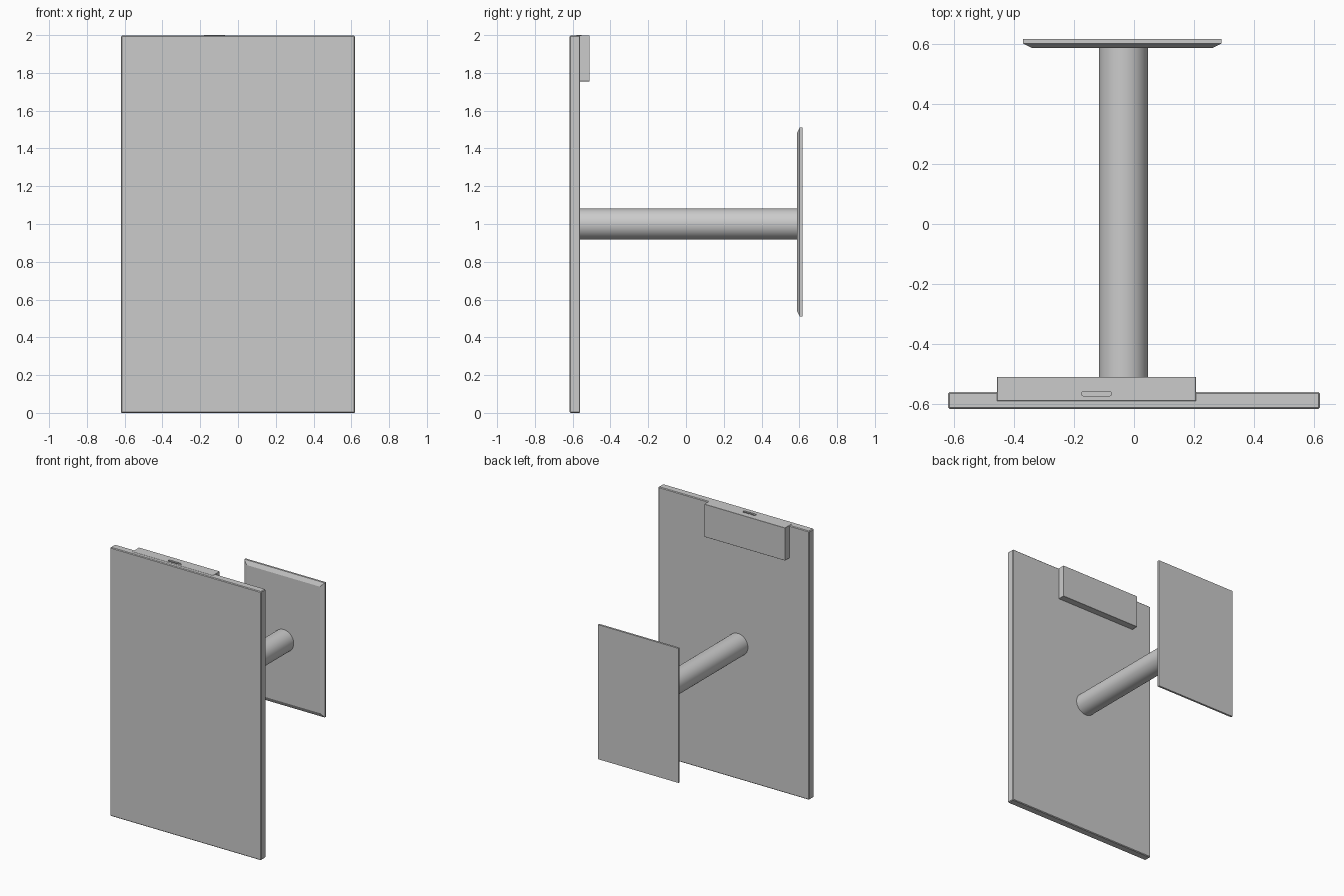
import bpy, bmesh, math
from mathutils import Vector, Matrix

if "Cube" in bpy.data.objects:
    bpy.data.objects.remove(bpy.data.objects["Cube"], do_unlink=True)

grey = bpy.data.materials.new("plain grey")
grey.use_nodes = True
colour = (0.6, 0.6, 0.6, 1)
grey.diffuse_color = colour
grey.node_tree.nodes["Principled BSDF"].inputs["Base Color"].default_value = colour


def finish(name, bm):
    bmesh.ops.recalc_face_normals(bm, faces=bm.faces)
    mesh = bpy.data.meshes.new(name)
    bm.to_mesh(mesh)
    bm.free()
    mesh.materials.append(grey)
    obj = bpy.data.objects.new(name, mesh)
    bpy.context.collection.objects.link(obj)
    return obj


def box_mesh(low, high):
    low, high = Vector(low), Vector(high)
    bm = bmesh.new()
    bmesh.ops.create_cube(bm, size=1)
    size = high - low
    for v in bm.verts:
        v.co = Vector(c * s for c, s in zip(v.co, size)) + (low + high) / 2
    return bm


def box(name, low, high, bevel=0):
    bm = box_mesh(low, high)
    if bevel:
        bmesh.ops.bevel(bm, geom=bm.edges[:], offset=bevel, segments=1, affect='EDGES')
    return finish(name, bm)


def slot_outline(bm, half_length, radius, z, centre):
    # Rounded slot, drawn as two half circles
    verts = []
    for side in (1, -1):
        for i in range(9):
            a = math.pi * (i / 8 - 0.5) + (0 if side > 0 else math.pi)
            x = centre[0] + side * (half_length - radius) + radius * math.cos(a)
            verts.append(bm.verts.new((x, centre[1] + radius * math.sin(a), z)))
    return verts


# Large front panel
box("front_panel", (-0.62, -0.617, 0), (0.62, -0.56, 1.997), 0.005)

# Control box set into the panel's top rear
control_box = box("control_box", (-0.457, -0.59, 1.755), (0.207, -0.51, 1.998), 0.001)

# Slim port: raised rim around a shallow well
centre = (-0.125, -0.566)
bm = bmesh.new()
rings = [slot_outline(bm, h, r, z, centre) for h, r, z in
         ((0.055, 0.013, 1.98), (0.055, 0.013, 2.0), (0.05, 0.008, 2.0), (0.05, 0.008, 1.985))]
for a, b in zip(rings, rings[1:]):
    for i in range(len(a)):
        j = (i + 1) % len(a)
        bm.faces.new((a[i], a[j], b[j], b[i]))
bm.faces.new(rings[0])
bm.faces.new(rings[-1])
finish("port", bm)

# Opening through the panel and box for the port
bm = bmesh.new()
loops = [slot_outline(bm, 0.052, 0.010, z, centre) for z in (1.983, 2.02)]
for i in range(len(loops[0])):
    j = (i + 1) % len(loops[0])
    bm.faces.new((loops[0][i], loops[0][j], loops[1][j], loops[1][i]))
for loop in loops:
    bm.faces.new(loop)
cutter = finish("port_cutter", bm)
cutter.hide_render = True
cutter.hide_set(True)
for target in (control_box, bpy.data.objects["front_panel"]):
    cut = target.modifiers.new("port_opening", 'BOOLEAN')
    cut.operation = 'DIFFERENCE'
    cut.object = cutter
    cut.solver = 'EXACT'

# Round connecting post
bm = bmesh.new()
bmesh.ops.create_cone(bm, cap_ends=True, segments=64, radius1=0.082, radius2=0.082, depth=1.16,
                      matrix=Matrix.Translation((-0.035, 0.015, 1)) @ Matrix.Rotation(math.pi / 2, 4, 'X'))
post = finish("post", bm)
bpy.ops.object.select_all(action='DESELECT')
post.select_set(True)
bpy.context.view_layer.objects.active = post
bpy.ops.object.shade_smooth_by_angle(angle=math.radians(40))

# Rear mounting plate, chamfered on the side facing the post
bm = box_mesh((-0.37, 0.602, 0.51), (0.292, 0.617, 1.51))
front = min(bm.faces, key=lambda f: f.calc_center_median().y)
step = bmesh.ops.extrude_face_region(bm, geom=[front])
bmesh.ops.delete(bm, geom=[front], context='FACES_ONLY')
middle = Vector((-0.039, 0, 1.01))
for v in [g for g in step["geom"] if isinstance(g, bmesh.types.BMVert)]:
    v.co.y = 0.587
    v.co.x -= math.copysign(0.03, v.co.x - middle.x)
    v.co.z -= math.copysign(0.03, v.co.z - middle.z)
finish("mounting_plate", bm)
